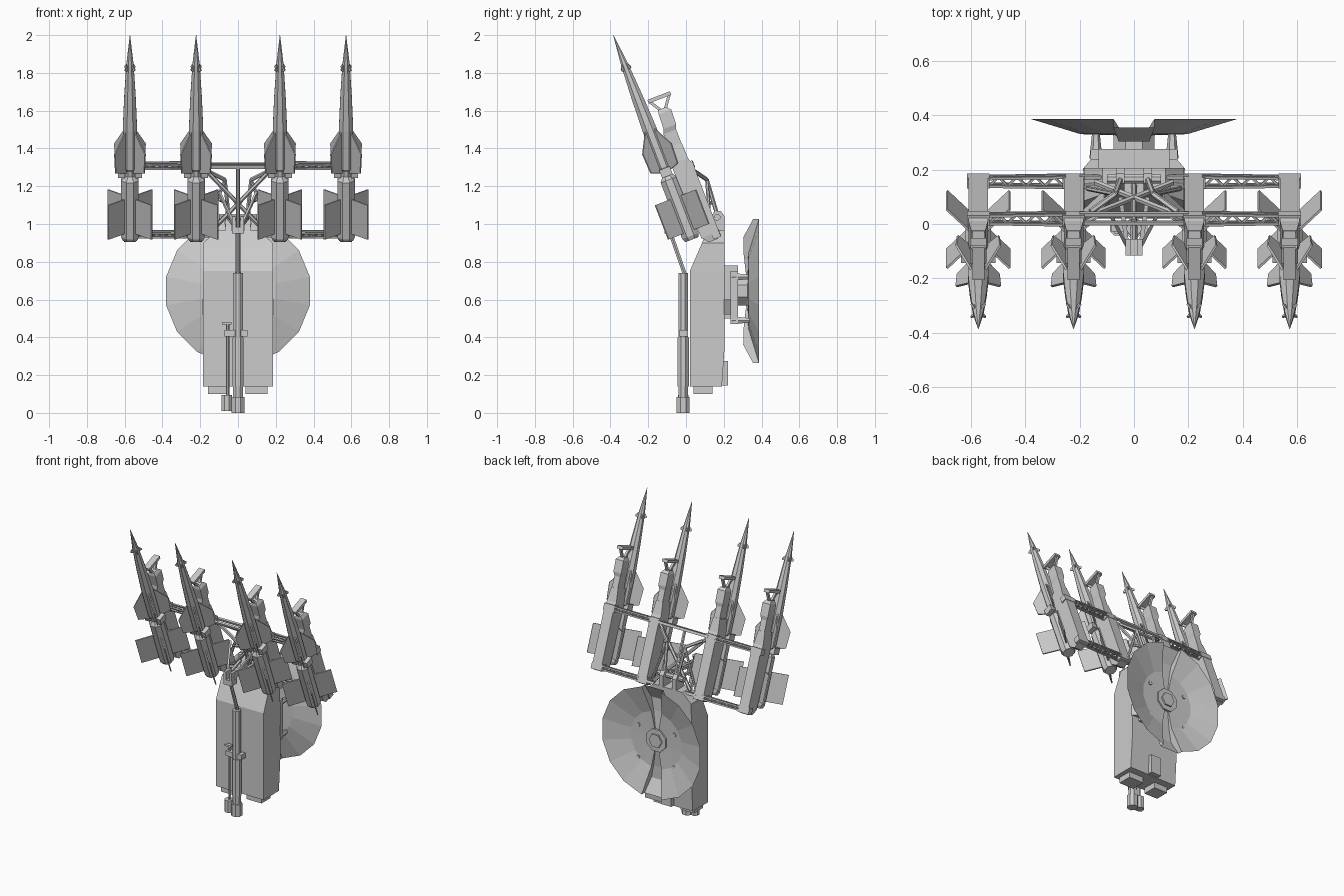
import bpy, bmesh
from math import sin, cos, pi, radians
from mathutils import Matrix, Vector

if "Cube" in bpy.data.objects:
    bpy.data.objects.remove(bpy.data.objects["Cube"])

I = Matrix.Identity(4)
# Tilted launcher frame: local x = width, y = towards the back, -z = distance below the nose tip
TILT = Matrix.Translation((0, -0.385, 2.0)) @ Matrix.Rotation(radians(21), 4, 'X')


def finish(name, bm, m=I):
    bmesh.ops.recalc_face_normals(bm, faces=bm.faces)
    me = bpy.data.meshes.new(name)
    bm.to_mesh(me)
    bm.free()
    ob = bpy.data.objects.new(name, me)
    bpy.context.collection.objects.link(ob)
    ob.matrix_world = m
    return ob


def loft(name, rings, m=I, caps=True):
    bm = bmesh.new()
    vs = [[bm.verts.new(p) for p in r] for r in rings]
    n = len(vs[0])
    for a, b in zip(vs, vs[1:]):
        for i in range(n):
            bm.faces.new((a[i], a[(i + 1) % n], b[(i + 1) % n], b[i]))
    if caps:
        bm.faces.new(vs[0])
        bm.faces.new(vs[-1])
    return finish(name, bm, m)


def rect(x, y0, y1, z):
    return [(-x, y0, z), (x, y0, z), (x, y1, z), (-x, y1, z)]


def box(name, x0, x1, y0, y1, z0, z1, m=I):
    return loft(name, [[(x0, y0, z), (x1, y0, z), (x1, y1, z), (x0, y1, z)] for z in (z0, z1)], m)


def tube(name, p, q, r, n=6, m=I, r2=None):
    p, q = Vector(p), Vector(q)
    d = q - p
    bm = bmesh.new()
    t = Matrix.Translation((p + q) / 2) @ d.to_track_quat('Z', 'Y').to_matrix().to_4x4()
    t = t @ Matrix.Rotation(pi / n, 4, 'Z')
    bmesh.ops.create_cone(bm, cap_ends=True, segments=n, radius1=r, radius2=r if r2 is None else r2,
                          depth=d.length, matrix=t)
    return finish(name, bm, m)


def circle(r, z, n=8):
    return [(r * cos(2 * pi * (i + .5) / n), r * sin(2 * pi * (i + .5) / n), z) for i in range(n)]


def fins(name, pts, m, th=0.004):
    # four flat fins in an X layout; pts are (radius, distance below tip)
    bm = bmesh.new()
    for k in range(4):
        rot = Matrix.Rotation(pi / 4 + k * pi / 2, 3, 'Z')
        a = [bm.verts.new(rot @ Vector((r, -th, -s))) for r, s in pts]
        b = [bm.verts.new(rot @ Vector((r, th, -s))) for r, s in pts]
        bm.faces.new(a)
        bm.faces.new(b)
        for i in range(len(pts)):
            j = (i + 1) % len(pts)
            bm.faces.new((a[i], a[j], b[j], b[i]))
    return finish(name, bm, m)


# Missiles and their launch rails
for x in (-0.572, -0.222, 0.222, 0.572):
    m = Matrix.Translation((x, 0, 0)) @ TILT
    prof = [(.001, 0), (.021, .17), (.033, .35), (.041, .53), (.041, .75), (.03, .765), (.03, .795),
            (.05, .82), (.05, 1.14), (.04, 1.16)]
    loft("missile_body", [circle(r, -s) for r, s in prof], m)
    fins("nose_fins", [(.012, .155), (.038, .185), (.036, .195), (.015, .20)], m, .003)
    fins("missile_wings", [(.03, .53), (.115, .645), (.108, .755), (.03, .775)], m)
    fins("booster_fins", [(.04, .92), (.163, .92), (.163, 1.115), (.04, 1.115)], m)
    for sx in (-1, 1):
        box("coupling_lug", sx * .045 - .018, sx * .045 + .018, -.03, .03, -.80, -.755, m)
    # rail: slim top, wide lower channel
    loft("rail_top", [rect(.018, .082, .125, -.455), rect(.03, .074, .145, -.478), rect(.03, .07, .142, -.56),
                      rect(.022, .06, .132, -.585), rect(.022, .055, .132, -.67)], m)
    loft("rail_channel", [rect(.026, .045, .134, -.66), rect(.036, .04, .136, -.75), rect(.036, .04, .15, -.80),
                          rect(.036, .05, .15, -1.17), rect(.03, .08, .13, -1.205)], m)
    # open triangular loop at the rail head
    box("rail_loop_bar", -.022, .022, .045, .173, -.405, -.385, m)
    for y0, y1 in ((.053, .092), (.165, .118)):
        tube("rail_loop_leg", (0, y0, -.398), (0, y1, -.462), .011, 4, m)

# Cross beams: solid centre, lattice arms
for s, t in ((.79, .13), (1.178, .128)):
    for dt in (-.017, .017):
        box("centre_beam", -.2, .2, t + dt - .007, t + dt + .007, -s - .009, -s + .009, TILT)
    for sx in (-1, 1):
        for dz in (-.011, .011):
            for d0, d1 in ((.02, .015), (-.02, -.015)):
                tube("lattice_chord", (sx * .25, t + d0, -s + dz), (sx * .545, t + d1, -s + dz), .007, 4, TILT)
        for i in range(8):
            d = .018 if i % 2 else -.018
            tube("lattice_brace", (sx * (.26 + .034 * i), t + d, -s),
                 (sx * (.294 + .034 * i), t - d, -s), .006, 4, TILT)
        box("beam_end_block", sx * .572 - .042, sx * .572 + .042, t - .02, t + .022, -s - .022, -s + .022, TILT)
        box("beam_inner_block", sx * .222 - .04, sx * .222 + .04, t - .02, t + .022, -s - .022, -s + .022, TILT)

# Central bracing
tube("centre_post", (0, .12, -.79), (0, .12, -1.178), .011, 6, TILT)
for sx in (-1, 1):
    tube("diagonal_brace", (sx * .185, .13, -.80), (-sx * .14, .13, -1.16), .012, 6, TILT)
    pts = [(sx * .16, .045, 1.28), (sx * .07, .11, 1.235), (sx * .05, .165, 1.05)]
    for a, b in zip(pts, pts[1:]):
        tube("rear_brace", a, b, .011, 6)
    tube("rear_strut", (sx * .10, .08, 1.13), (sx * .06, .135, 1.11), .009, 6)
    tube("rear_strut", (sx * .07, .11, 1.235), (sx * .17, .13, .96), .009, 6)
    tube("lift_arm", (sx * .024, -.085, 1.0), (sx * .05, .10, 1.03), .011, 4)
    tube("lift_arm_upper", (sx * .024, -.085, 1.0), (sx * .10, .06, 1.17), .009, 4)

# Main housing with sloped front top
loft("housing", [rect(.186, .02, .19, .14), rect(.186, .02, .205, .36), rect(.186, .02, .205, .75),
                 rect(.183, .085, .205, .90), rect(.115, .11, .205, .965)])
for x0, x1 in ((-.16, -.055), (.04, .155)):
    box("housing_foot", x0, x1, .04, .14, .10, .14)
loft("rear_step", [rect(.04, .17, .222, .145), rect(.04, .18, .222, .275)])
for sx in (-1, 1):
    bm_rings = [[(sx * .05 + dx, y, z) for y, z in
                 ((.10, .93), (.13, 1.03), (.15, 1.068), (.185, 1.068), (.205, 1.04), (.205, .93))]
                for dx in (-.016, .016)]
    loft("pivot_ear", bm_rings)
tube("pivot_pin", (-.1, .165, 1.035), (.1, .165, 1.035), .018, 8)

# Lifting actuator
tube("actuator_cylinder", (0, -.015, .07), (0, -.015, .74), .028, 8)
tube("actuator_sleeve", (0, -.015, .14), (0, -.015, .40), .032, 8)
tube("actuator_base", (0, -.015, 0), (0, -.015, .085), .037, 8)
tube("actuator_rod", (0, -.005, .73), (0, -.085, .96), .012, 6)
box("rod_clevis", -.032, .032, -.115, -.055, .95, .985)
for sx in (-1, 1):
    box("clevis_cheek", sx * .022 - .009, sx * .022 + .009, -.115, -.055, .985, 1.04)
tube("drive_motor", (-.06, -.015, .01), (-.06, -.015, .095), .03, 8)
tube("drive_shaft", (-.055, -.015, .09), (-.055, -.015, .48), .009, 6)
box("shaft_bracket", -.072, .05, -.035, .01, .405, .44)
box("shaft_tip", -.085, -.035, -.028, -.004, .468, .48)

# Antenna mount
loft("antenna_mount", [[(x, y, z) for x, y in ((-.13, .27), (-.19, .2), (.19, .2), (.13, .27))] for z in (.52, .60)])
box("antenna_box", -.13, .13, .20, .275, .50, .78)
tube("antenna_hub", (0, .25, .645), (0, .335, .645), .082, 8)
tube("feed_ring", (0, .32, .645), (0, .345, .645), .05, 6)
for sx in (-1, 1):
    box("mount_arm", sx * .14 - .02, sx * .14 + .02, .235, .275, .47, .75)
    for z in (.49, .72):
        tube("mount_cone", (sx * .14, .24, z), (sx * .14, .335, z), .024, 6, I, .014)

# Sixteen-sided antenna dish with a recessed channel at top and bottom
bm = bmesh.new()
RAD = (.05, .2, .29, .388)
DISH = (.325, .33, .357, .386)
SLOT = (.322, .305, .303, .355)


def pt(k, j, ys):
    a = 2 * pi * (k + .5) / 16
    return bm.verts.new((RAD[j] * cos(a), ys[j], .645 + RAD[j] * sin(a)))


for k in range(16):
    slot = k in (3, 11)
    ys = SLOT if slot else DISH
    for j in range(3):
        bm.faces.new((pt(k, j, ys), pt(k + 1, j, ys), pt(k + 1, j + 1, ys), pt(k, j + 1, ys)))
        if slot:
            for e in (k, k + 1):
                bm.faces.new((pt(e, j, DISH), pt(e, j + 1, DISH), pt(e, j + 1, SLOT), pt(e, j, SLOT)))
bmesh.ops.remove_doubles(bm, verts=bm.verts, dist=.0005)
finish("antenna_dish", bm)
